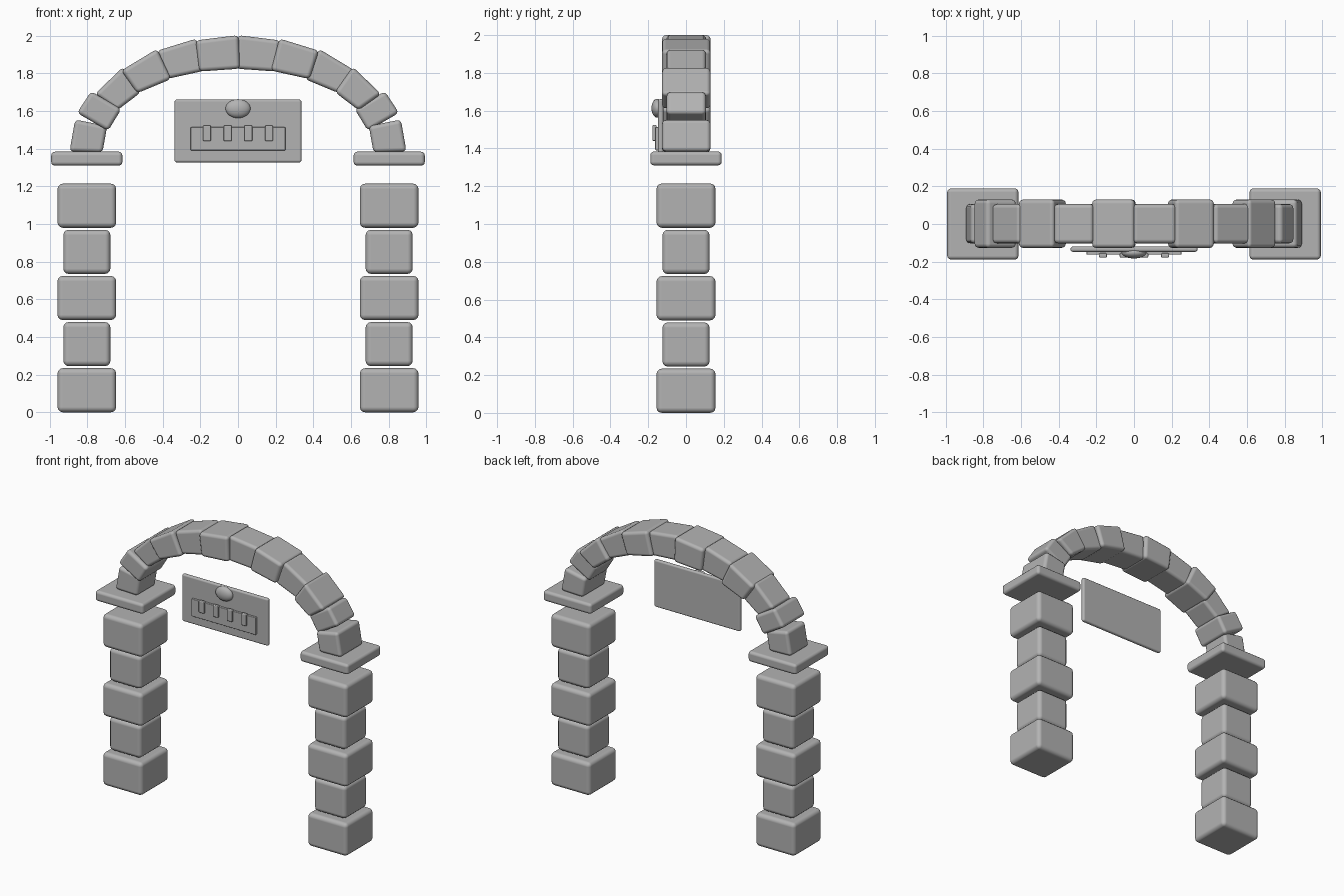
import bpy
import bmesh
from mathutils import Vector

cube = bpy.data.objects.get("Cube")
if cube:
    bpy.data.objects.remove(cube, do_unlink=True)

stone = bpy.data.materials.new("grey stone")
stone.use_nodes = True
GREY = (0.45, 0.45, 0.45, 1)
stone.diffuse_color = GREY
stone.node_tree.nodes["Principled BSDF"].inputs["Base Color"].default_value = GREY


def prism(name, outline, y_front, y_back, bevel):
    """Extrude an x-z outline through y and round its edges."""
    bm = bmesh.new()
    face = bm.faces.new([bm.verts.new((x, y_front, z)) for x, z in outline])
    grown = bmesh.ops.extrude_face_region(bm, geom=[face])["geom"]
    moved = [v for v in grown if isinstance(v, bmesh.types.BMVert)]
    bmesh.ops.translate(bm, verts=moved, vec=Vector((0, y_back - y_front, 0)))
    bmesh.ops.recalc_face_normals(bm, faces=bm.faces)
    mesh = bpy.data.meshes.new(name)
    bm.to_mesh(mesh)
    bm.free()
    mesh.shade_smooth()
    mesh.materials.append(stone)
    obj = bpy.data.objects.new(name, mesh)
    bpy.context.collection.objects.link(obj)
    mod = obj.modifiers.new("Rounded edges", "BEVEL")
    mod.width = bevel
    mod.segments = 3
    mod.harden_normals = True
    return obj


def box(name, x, z, width, height, y_front, y_back, bevel):
    w, h = width / 2, height / 2
    outline = [(x - w, z - h), (x + w, z - h), (x + w, z + h), (x - w, z + h)]
    return prism(name, outline, y_front, y_back, bevel)


# Half arch stones: lower outer, lower inner, upper inner, upper outer corners
ARCH = [
    [(-.895, 1.385), (-.72, 1.38), (-.695, 1.52), (-.865, 1.555)],
    [(-.855, 1.59), (-.69, 1.495), (-.62, 1.61), (-.78, 1.705)],
    [(-.76, 1.69), (-.64, 1.605), (-.515, 1.70), (-.61, 1.835)],
    [(-.62, 1.815), (-.535, 1.695), (-.355, 1.77), (-.43, 1.93)],
    [(-.43, 1.92), (-.38, 1.77), (-.175, 1.815), (-.22, 1.985)],
    [(-.225, 1.975), (-.205, 1.81), (.01, 1.825), (.003, 2.003)],
]

for side, label in ((-1, "right"), (1, "left")):
    # Pillar of alternating large and small blocks, with a cap slab
    for i in range(5):
        size = 0.25 if i % 2 else 0.312
        box(f"{label}_pillar_block_{i + 1}", side * 0.803, 0.117 + i * 0.245,
            size, 0.234, -size / 2, size / 2, 0.028)
    box(f"{label}_pillar_cap", side * 0.803, 1.347, 0.378, 0.074, -0.189, 0.189, 0.02)

    # Arch stones alternate in depth continuously across the crown
    for i, corners in enumerate(ARCH):
        wide = (i % 2 == 1) == (side < 0)
        front, back = (-0.127, 0.13) if wide else (-0.103, 0.106)
        prism(f"{label}_arch_stone_{i + 1}", [(-side * x, z) for x, z in corners],
              front, back, 0.022)

# Hanging sign with a raised plate and four tabs
box("sign_panel", 0, 1.494, 0.674, 0.334, -0.148, -0.12, 0.012)
box("sign_plate", 0, 1.452, 0.504, 0.124, -0.163, -0.14, 0.005)
for i in range(4):
    box(f"sign_tab_{i + 1}", -0.165 + i * 0.11, 1.482, 0.042, 0.084,
        -0.178, -0.155, 0.006)

# Domed oval medallion
bpy.ops.mesh.primitive_uv_sphere_add(segments=32, ring_count=16, radius=1,
                                     location=(0, -0.152, 1.613))
medallion = bpy.context.object
medallion.name = "sign_medallion"
medallion.scale = (0.066, 0.031, 0.05)
medallion.data.materials.append(stone)
bpy.ops.object.shade_smooth()
